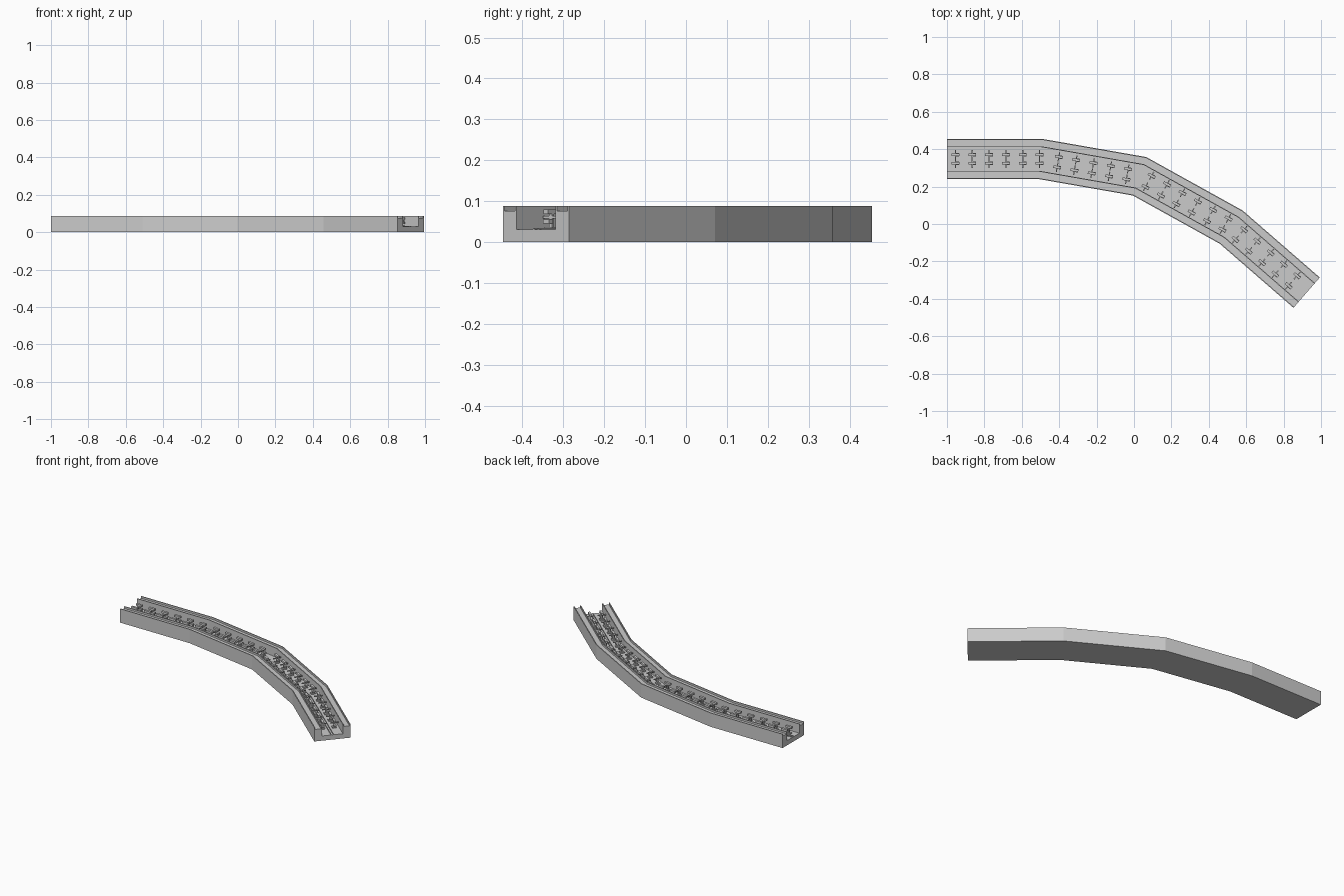
import bpy, bmesh, math
from mathutils import Vector, Matrix

if "Cube" in bpy.data.objects:
    bpy.data.objects.remove(bpy.data.objects["Cube"])

# Centre line of the bending channel
path = [Vector(p) for p in ((-1, .3475), (-.5, .3475), (.03, .255), (.52, -.017), (.923, -.367))]
dirs = [(b - a).normalized() for a, b in zip(path, path[1:])]


def miter(i):
    a, b = dirs[max(i - 1, 0)], dirs[min(i, len(dirs) - 1)]
    n1, n2 = Vector((-a.y, a.x)), Vector((-b.y, b.x))
    m = (n1 + n2).normalized()
    return m / m.dot(n1)


def finish(bm, name):
    bmesh.ops.recalc_face_normals(bm, faces=bm.faces)
    me = bpy.data.meshes.new(name)
    bm.to_mesh(me)
    bm.free()
    ob = bpy.data.objects.new(name, me)
    bpy.context.collection.objects.link(ob)
    return ob


def sweep(name, profile):
    bm = bmesh.new()
    rings = []
    for i, p in enumerate(path):
        m = miter(i)
        rings.append([bm.verts.new((p.x + m.x * v, p.y + m.y * v, z)) for v, z in profile])
    n = len(profile)
    for a, b in zip(rings, rings[1:]):
        for k in range(n):
            bm.faces.new((a[k], a[(k + 1) % n], b[(k + 1) % n], b[k]))
    bm.faces.new(rings[0])
    bm.faces.new(rings[-1])
    return finish(bm, name)


# Channel with open trough and a groove along the top of each wall
half = [(.1075, 0), (.1075, .088), (.102, .088), (.102, .076), (.068, .076),
        (.068, .088), (.063, .088), (.063, .03)]
sweep("channel", half + [(-v, z) for v, z in reversed(half)])

# Twin strips down the middle of the trough floor
for side, name in ((1, "centre_strip_outer"), (-1, "centre_strip_inner")):
    c = side * .007
    sweep(name, [(c - .002, .029), (c + .002, .029), (c + .002, .034), (c - .002, .034)])


def box(bm, frame, centre, size):
    mat = frame @ Matrix.Translation(centre) @ Matrix.Diagonal((*size, 1))
    bmesh.ops.create_cube(bm, size=1, matrix=mat)


def fitting(bm, frame):
    box(bm, frame, (0, 0, .033), (.024, .024, .008))       # foot
    box(bm, frame, (0, 0, .053), (.008, .010, .040))       # post
    box(bm, frame, (0, 0, .060), (.006, .050, .006))       # cross bar
    box(bm, frame, (0, 0, .074), (.042, .014, .012))       # top block
    box(bm, frame, (.012, 0, .050), (.016, .018, .010))    # side lug


# Two rows of cross shaped fittings along the trough
firsts = (.045, .095, .055, .06)
counts = (6, 5, 6, 5)
for side, name in ((1, "outer_row_fittings"), (-1, "inner_row_fittings")):
    bm = bmesh.new()
    for s, d in enumerate(dirs):
        row = (.023, .028, .034, .035)[s]
        normal = Vector((-d.y, d.x))
        for k in range(counts[s]):
            p = path[s] + d * (firsts[s] + k * (.09 if s == 0 else .094)) + normal * row * side
            frame = Matrix.Translation((p.x, p.y, 0)) @ Matrix.Rotation(math.atan2(d.y, d.x), 4, 'Z')
            fitting(bm, frame)
    finish(bm, name)
